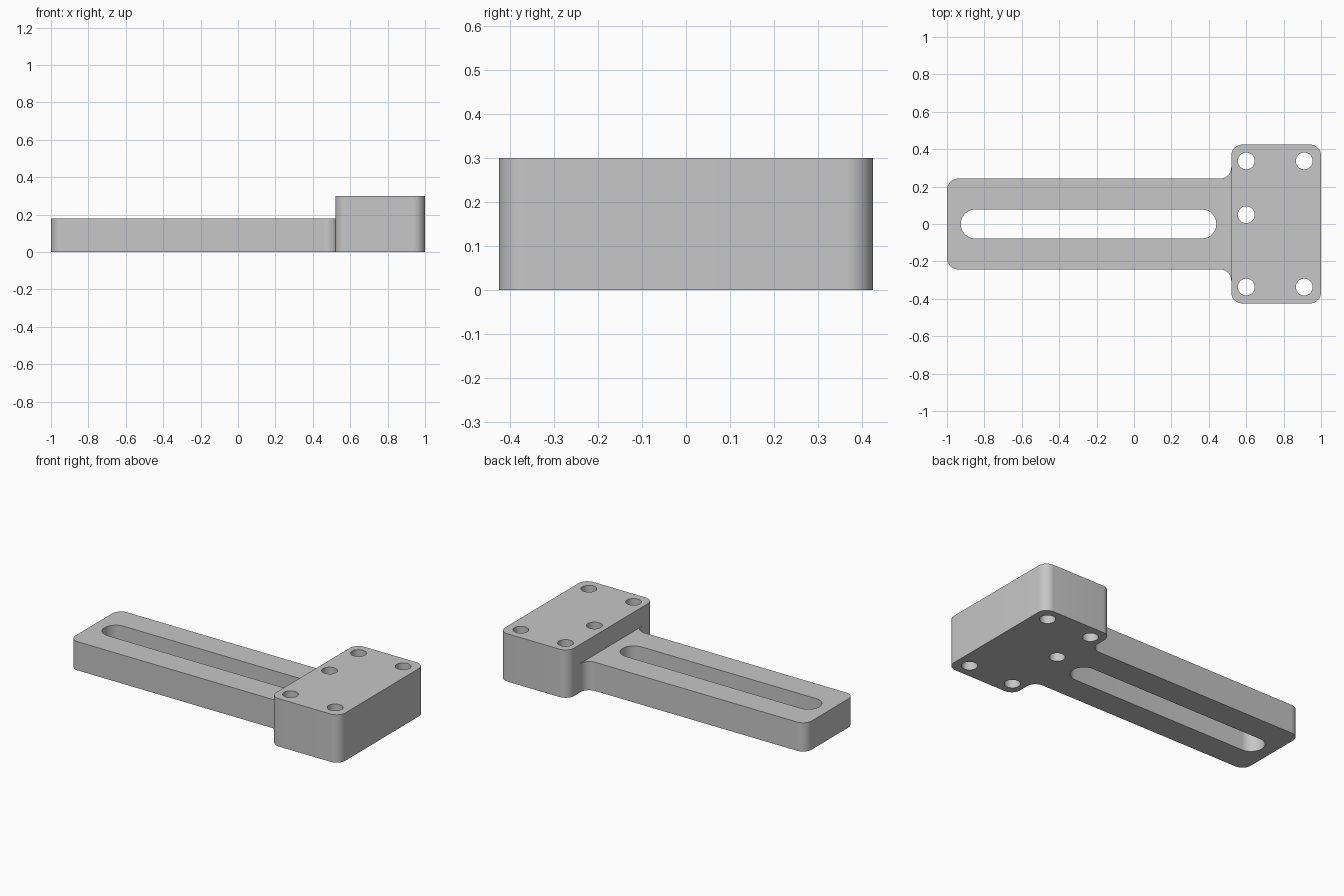
import bpy, bmesh
from math import cos, sin, pi
from mathutils import Vector

if "Cube" in bpy.data.objects:
    bpy.data.objects.remove(bpy.data.objects["Cube"])

HEAD_X, HEAD_Y, HEAD_TOP = 0.52, 0.425, 0.30
ARM_Y, ARM_TOP = 0.2425, 0.18
CORNER = 0.06

grey = bpy.data.materials.new("plain grey")
grey.use_nodes = True
grey.diffuse_color = (0.57, 0.57, 0.57, 1)
grey.node_tree.nodes["Principled BSDF"].inputs["Base Color"].default_value = grey.diffuse_color


def rounded(corners, radius, steps=12):
    """Round every right-angled corner of an outline, inward or outward."""
    points = []
    for i, corner in enumerate(corners):
        c = Vector(corner)
        a = (Vector(corners[i - 1]) - c).normalized()
        b = (Vector(corners[(i + 1) % len(corners)]) - c).normalized()
        centre = c + (a + b) * radius
        for k in range(steps + 1):
            t = k / steps * pi / 2
            points.append(centre - (b * cos(t) + a * sin(t)) * radius)
    return points


def rectangle(x0, x1, y0, y1):
    return [(x0, y0), (x1, y0), (x1, y1), (x0, y1)]


def prism(name, outline, bottom, top):
    """Raise a flat outline into a closed solid."""
    bm = bmesh.new()
    low, high = [[bm.verts.new((p[0], p[1], z)) for p in outline] for z in (bottom, top)]
    bm.faces.new(low)
    bm.faces.new(high)
    for i in range(len(outline)):
        bm.faces.new((low[i - 1], low[i], high[i], high[i - 1]))
    bmesh.ops.remove_doubles(bm, verts=bm.verts, dist=0.0001)
    bmesh.ops.recalc_face_normals(bm, faces=bm.faces)
    mesh = bpy.data.meshes.new(name)
    bm.to_mesh(mesh)
    bm.free()
    mesh.materials.append(grey)
    obj = bpy.data.objects.new(name, mesh)
    bpy.context.collection.objects.link(obj)
    return obj


def cut(target, cutter):
    """Subtract a cutter from the target, then discard it."""
    cutter.hide_render = True
    bpy.context.view_layer.objects.active = target
    mod = target.modifiers.new("cut", 'BOOLEAN')
    mod.operation = 'DIFFERENCE'
    mod.solver = 'EXACT'
    mod.object = cutter
    bpy.ops.object.modifier_apply(modifier=mod.name)
    bpy.data.objects.remove(cutter)


# T-shaped body with rounded corners and fillets beside the head
half = [(-1, -ARM_Y), (HEAD_X, -ARM_Y), (HEAD_X, -HEAD_Y), (1, -HEAD_Y)]
outline = half + [(x, -y) for x, y in reversed(half)]
bracket = prism("slotted_bracket", rounded(outline, CORNER), 0, HEAD_TOP)

# Lower the arm below the head
cut(bracket, prism("arm_step_cutter", rectangle(-1.2, HEAD_X, -0.34, 0.34), ARM_TOP, 0.5))

# Long adjustment slot
slot_r = 0.078
cut(bracket, prism("slot_cutter", rounded(rectangle(-0.926, 0.44, -slot_r, slot_r), slot_r), -0.1, 0.5))

# Screw holes through the head
hole_r = 0.045
for x, y in [(0.6, 0.337), (0.6, -0.337), (0.91, 0.337), (0.91, -0.337), (0.6, 0.05)]:
    square = rectangle(x - hole_r, x + hole_r, y - hole_r, y + hole_r)
    cut(bracket, prism("hole_cutter", rounded(square, hole_r), -0.1, 0.5))

# Smooth the rounded walls, keep the rims sharp
bpy.ops.object.select_all(action='DESELECT')
bracket.select_set(True)
bpy.context.view_layer.objects.active = bracket
bpy.ops.object.shade_smooth_by_angle(angle=0.52)
